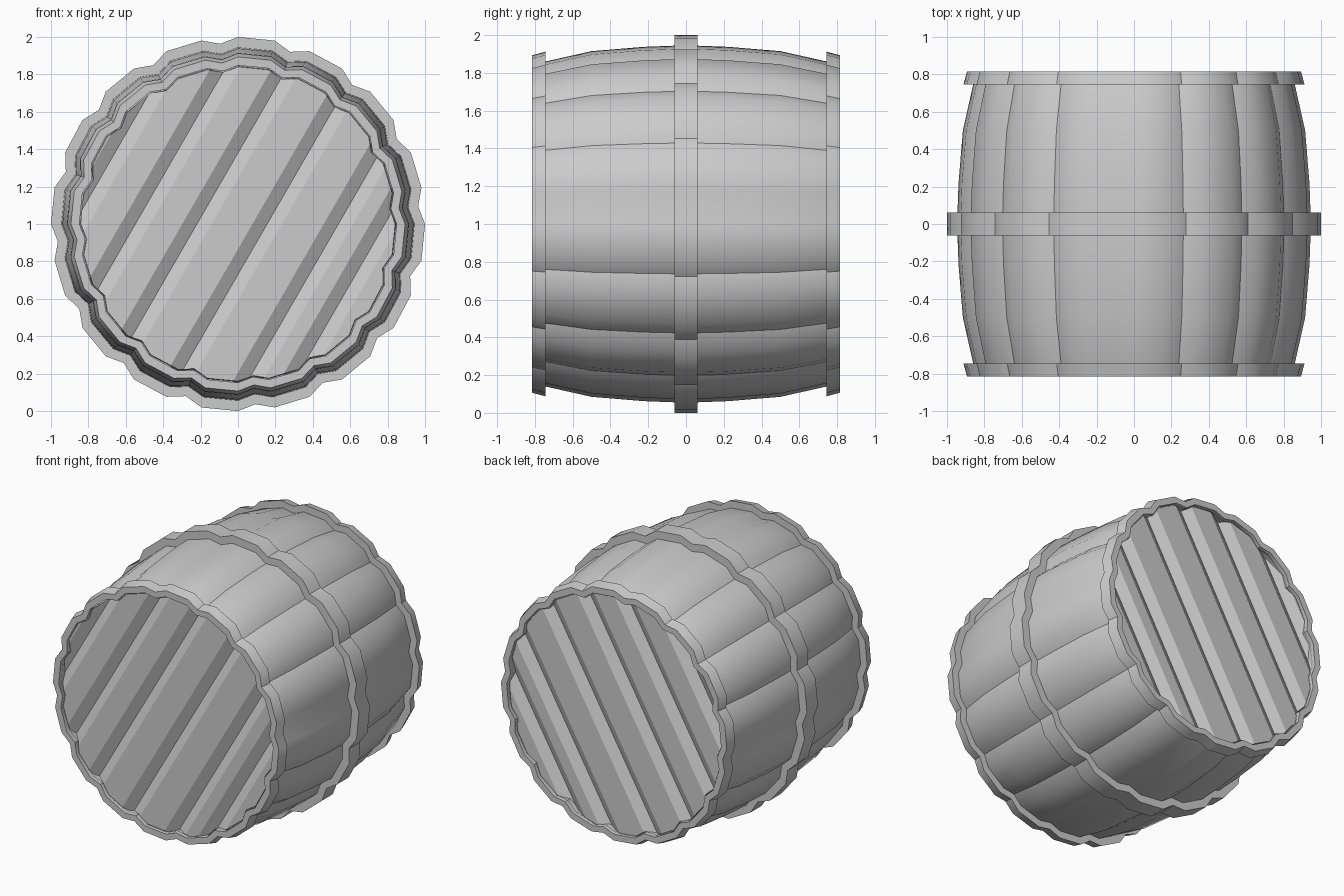
import bpy, bmesh, math

if "Cube" in bpy.data.objects:
    bpy.data.objects.remove(bpy.data.objects["Cube"])

STAVES = 16
CZ = 1.0            # height of the barrel axis
TILT = math.radians(60)


def stave_outline():
    """Unit outline: each stave has two high corners and one low seam."""
    pts = []
    for i in range(STAVES):
        a = i * 2 * math.pi / STAVES
        step = 2 * math.pi / STAVES
        seam = 0.968 if i % 4 == 3 else 0.962
        for f, r in ((0, 1.0), (0.5, 1.0), (0.75, seam)):
            pts.append((r * math.sin(a + f * step), r * math.cos(a + f * step)))
    return pts


def finish(bm, name, angle):
    bmesh.ops.recalc_face_normals(bm, faces=bm.faces[:])
    me = bpy.data.meshes.new(name)
    bm.to_mesh(me)
    bm.free()
    ob = bpy.data.objects.new(name, me)
    bpy.context.collection.objects.link(ob)
    bpy.ops.object.select_all(action='DESELECT')
    ob.select_set(True)
    bpy.context.view_layer.objects.active = ob
    bpy.ops.object.shade_smooth_by_angle(angle=math.radians(angle))
    return ob


def loft(name, profile, closed):
    """Sweep (radius, y) profile points around the wavy stave outline."""
    bm = bmesh.new()
    rings = [[bm.verts.new((r * x, y, CZ + r * z)) for x, z in stave_outline()]
             for r, y in profile]
    n = len(rings[0])
    pairs = list(zip(rings, rings[1:]))
    if closed:
        pairs.append((rings[-1], rings[0]))
    for a, b in pairs:
        for i in range(n):
            j = (i + 1) % n
            bm.faces.new((a[i], a[j], b[j], b[i]))
    return finish(bm, name, 35)


def lid(name, side):
    """Round end panel of slanted planks with V grooves between them."""
    front, depth, half = 0.79, 0.04, 0.068
    grooves = (-0.76, -0.475, -0.19, 0.135, 0.465, 0.68)
    bm = bmesh.new()
    bmesh.ops.create_circle(bm, cap_ends=True, segments=48, radius=0.86)
    for g in grooves:
        for u in (g - half, g, g + half):
            bmesh.ops.bisect_plane(bm, geom=bm.verts[:] + bm.edges[:] + bm.faces[:],
                                   plane_co=(u, 0, 0), plane_no=(1, 0, 0))
    s, c = math.sin(TILT), math.cos(TILT)
    for v in bm.verts:
        u, w = v.co.x, v.co.y
        near = min(abs(u - g) for g in grooves)
        y = front - depth * max(0.0, 1 - near / half)
        v.co = (u * s + w * c, side * y, CZ - u * c + w * s)
    bmesh.ops.recalc_face_normals(bm, faces=bm.faces[:])
    ob = finish(bm, name, 10)
    # open panel: make sure it faces outwards
    if ob.data.polygons[0].normal.y * side < 0:
        ob.data.flip_normals()
    return ob


# bulging stave body
half_profile = [(0.84, 0.80), (0.86, 0.745), (0.915, 0.50), (0.938, 0.22), (0.944, 0.06)]
loft("stave_body", half_profile + [(r, -y) for r, y in reversed(half_profile)], False)

# middle hoop
loft("middle_hoop", [(1.0, -0.062), (1.0, 0.062), (0.93, 0.062), (0.93, -0.062)], True)

# end rims and plank lids
for side, label in ((-1, "front"), (1, "back")):
    loft(label + "_rim", [(0.912, side * 0.745), (0.893, side * 0.815),
                          (0.848, side * 0.815), (0.848, side * 0.745)], True)
    lid(label + "_lid", side)
